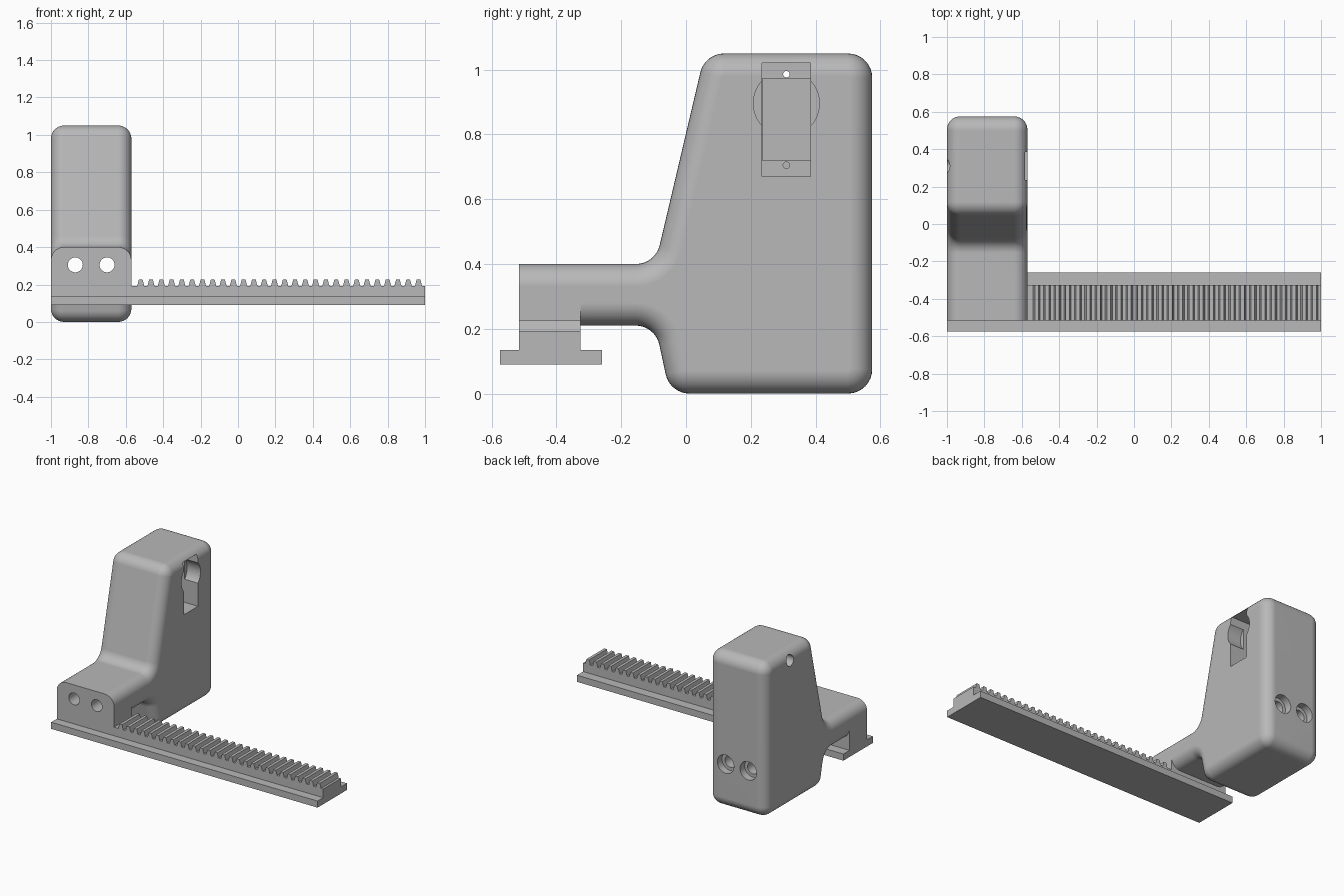
import bpy, bmesh
from math import sin, cos, pi, radians
from mathutils import Vector, Matrix

if "Cube" in bpy.data.objects:
    bpy.data.objects.remove(bpy.data.objects["Cube"])

grey = bpy.data.materials.new("matte grey")
grey.use_nodes = True
grey.diffuse_color = (0.48, 0.48, 0.48, 1)
grey.node_tree.nodes["Principled BSDF"].inputs["Base Color"].default_value = (0.48, 0.48, 0.48, 1)

LEFT, RIGHT = -0.57, -1.0      # side faces of the holder
FRONT, BACK = -0.515, 0.575


def make(name, bm):
    bmesh.ops.recalc_face_normals(bm, faces=bm.faces)
    mesh = bpy.data.meshes.new(name)
    bm.to_mesh(mesh)
    bm.free()
    mesh.materials.append(grey)
    ob = bpy.data.objects.new(name, mesh)
    bpy.context.collection.objects.link(ob)
    return ob


def box(name, x, y, z):
    bm = bmesh.new()
    bmesh.ops.create_cube(bm, size=1)
    for v in bm.verts:
        v.co = [(a + b) / 2 + c * (b - a) for (a, b), c in zip((x, y, z), v.co)]
    return make(name, bm)


def rod(name, start, end, radius):
    start, end = Vector(start), Vector(end)
    axis = end - start
    turn = axis.to_track_quat('Z', 'Y').to_matrix().to_4x4()
    bm = bmesh.new()
    bmesh.ops.create_cone(bm, cap_ends=True, segments=48, radius1=radius, radius2=radius,
                          depth=axis.length,
                          matrix=Matrix.Translation((start + end) / 2) @ turn)
    return make(name, bm)


def combine(target, tool, operation='DIFFERENCE'):
    tool.hide_render = True
    mod = target.modifiers.new("combine", 'BOOLEAN')
    mod.operation, mod.solver, mod.object = operation, 'EXACT', tool
    bpy.context.view_layer.objects.active = target
    bpy.ops.object.modifier_apply(modifier=mod.name)
    bpy.data.objects.remove(tool)


def rounded_outline(points, radius, inset, steps=8):
    """Outline with filleted corners, moved inwards by inset."""
    pts = [Vector(p) for p in points]
    out = []
    for i, p in enumerate(pts):
        u = (pts[i - 1] - p).normalized()
        v = (pts[(i + 1) % len(pts)] - p).normalized()
        half = u.angle(v) / 2
        centre = p + (u + v).normalized() * radius / sin(half)
        a = (p + u * radius * cos(half) / sin(half) - centre).normalized()
        b = (p + v * radius * cos(half) / sin(half) - centre).normalized()
        convex = u.x * v.y - u.y * v.x < 0
        r = radius - inset if convex else radius + inset
        full = a.angle(b)
        for k in range(steps + 1):
            t = k / steps
            d = (a * sin((1 - t) * full) + b * sin(t * full)) / sin(full)
            out.append(centre + d * r)
    return out


# Holder: side outline swept across x with rounded rims
outline = [(-0.05, 0), (BACK, 0), (BACK, 1.05), (0.058, 1.05),
           (-0.095, 0.4), (-0.9, 0.4), (-0.9, 0.21), (-0.095, 0.21)]
rim, n = 0.07, 8
sections = [(RIGHT + rim * (1 - sin(k / n * pi / 2)), rim * (1 - cos(k / n * pi / 2)))
            for k in range(n + 1)]
# pairs of (x, inset), from the right face to the left face
sections = [(RIGHT + d, x - RIGHT) for x, d in sections]
sections += [(LEFT + RIGHT - x, d) for x, d in reversed(sections)]
bm = bmesh.new()
rings = [[bm.verts.new((x, p.x, p.y)) for p in rounded_outline(outline, 0.075, d)]
         for x, d in sections]
for r0, r1 in zip(rings, rings[1:]):
    for i in range(len(r0)):
        j = (i + 1) % len(r0)
        bm.faces.new((r0[i], r0[j], r1[j], r1[i]))
bm.faces.new(rings[0])
bm.faces.new(rings[-1])
holder = make("holder", bm)

# Square foot of the arm, then a flat front face
combine(holder, box("arm_foot", (RIGHT, LEFT), (-0.7, -0.325), (0.135, 0.285)), 'UNION')
combine(holder, box("front_trim", (-1.2, 0), (-1.2, FRONT), (-0.2, 0.8)))

# Two long bolt holes with counterbores at the back
for x in (-0.87, -0.7):
    combine(holder, rod("bolt_hole", (x, -0.7, 0.305), (x, 0.7, 0.305), 0.04))
    combine(holder, rod("counterbore", (x, BACK - 0.05, 0.305), (x, 0.7, 0.305), 0.062))

# Stepped pocket in the left side, with a round clearance
combine(holder, box("pocket_step", (LEFT - 0.17, -0.4), (0.235, 0.385), (0.67, 1.02)))
combine(holder, box("pocket_body", (LEFT - 0.33, -0.4), (0.236, 0.384), (0.72, 0.973)))
combine(holder, rod("round_clearance", (LEFT - 0.1, 0.31, 0.896), (-0.4, 0.31, 0.896), 0.102))

# Screw holes: upper one runs through to a wider hole on the right side
combine(holder, rod("upper_screw_hole", (-1.1, 0.31, 0.986), (-0.6, 0.31, 0.986), 0.01))
combine(holder, rod("screw_head_hole", (-1.1, 0.31, 0.986), (-0.93, 0.31, 0.986), 0.037))
combine(holder, rod("lower_screw_hole", (-0.9, 0.31, 0.705), (-0.6, 0.31, 0.705), 0.01))

# Smooth fillets with sharp edges kept
bpy.ops.object.select_all(action='DESELECT')
holder.select_set(True)
bpy.context.view_layer.objects.active = holder
bpy.ops.object.shade_smooth_by_angle(angle=radians(30))
weighted = holder.modifiers.new("weighted normals", 'WEIGHTED_NORMAL')
weighted.keep_sharp = True

# Rack: wide flange, raised bar and a row of teeth
box("rack_flange", (-1, 1), (-0.575, -0.26), (0.09, 0.135))
box("rack_bar", (LEFT, 1), (FRONT, -0.325), (0.135, 0.193))
bm = bmesh.new()
for i in range(28):
    x = -0.52 + i * 0.055
    profile = [(-0.019, 0.192), (0.019, 0.192), (0.01, 0.226), (-0.01, 0.226)]
    ends = [[bm.verts.new((x + dx, y, z)) for dx, z in profile] for y in (FRONT, -0.325)]
    bm.faces.new(ends[0])
    bm.faces.new(ends[1])
    for a in range(4):
        b = (a + 1) % 4
        bm.faces.new((ends[0][a], ends[0][b], ends[1][b], ends[1][a]))
make("rack_teeth", bm)
